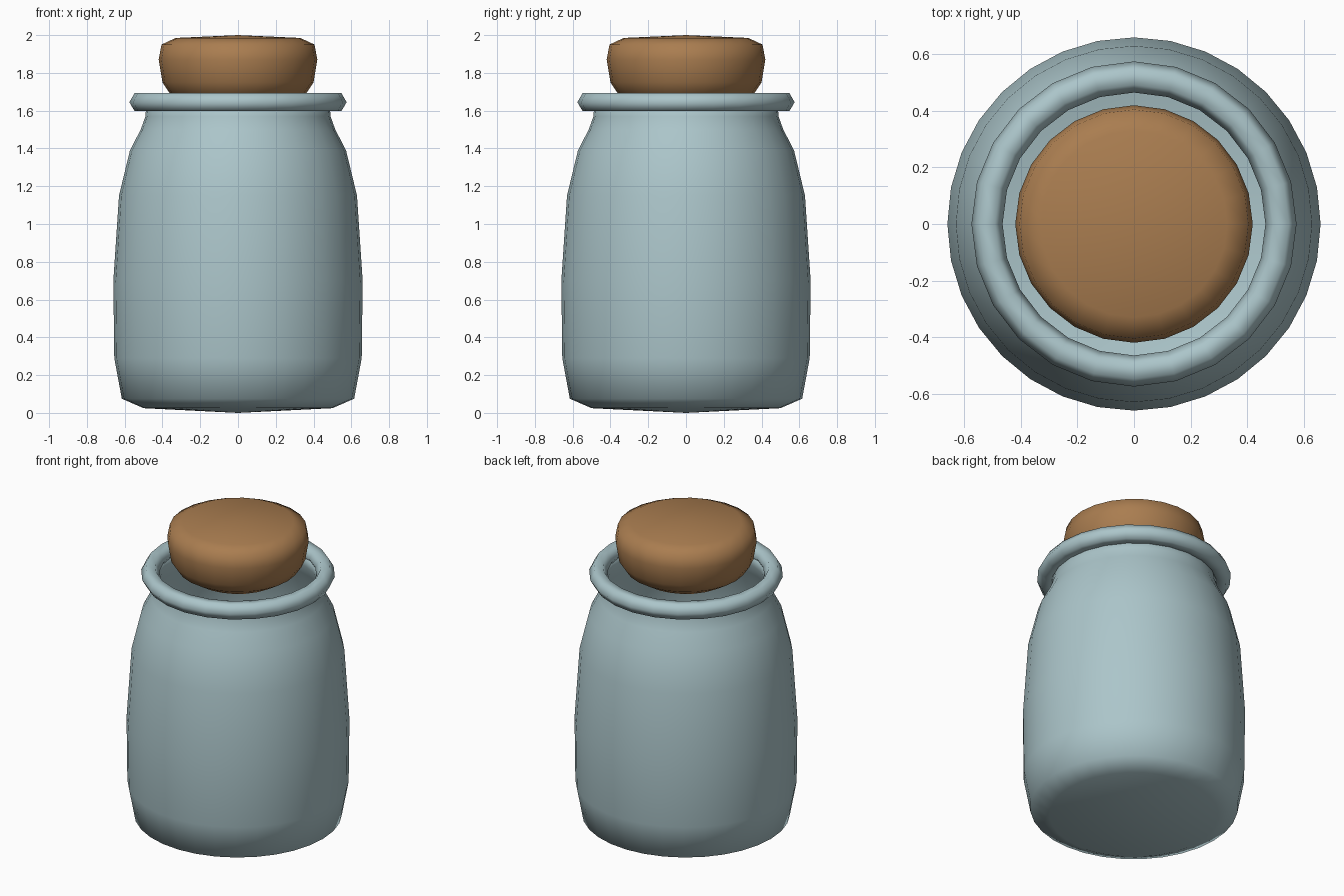
import bpy
import bmesh
import math

default = bpy.data.objects.get("Cube")
if default:
    bpy.data.objects.remove(default, do_unlink=True)


def make_material(name, color):
    mat = bpy.data.materials.new(name)
    mat.use_nodes = True
    mat.diffuse_color = color
    mat.node_tree.nodes["Principled BSDF"].inputs["Base Color"].default_value = color
    return mat


def lathe(name, profile, sides, mat, closed=False):
    """Turn a (radius, height) profile around the z axis."""
    bm = bmesh.new()
    verts = [bm.verts.new((r, 0, z)) for r, z in profile]
    pairs = list(zip(verts, verts[1:]))
    if closed:
        pairs.append((verts[-1], verts[0]))
    edges = [bm.edges.new(p) for p in pairs]
    bmesh.ops.spin(bm, geom=verts + edges, cent=(0, 0, 0), axis=(0, 0, 1),
                   angle=math.tau, steps=sides, use_duplicate=False)
    bmesh.ops.remove_doubles(bm, verts=bm.verts, dist=0.0005)
    bmesh.ops.recalc_face_normals(bm, faces=bm.faces)
    for face in bm.faces:
        face.smooth = True
    mesh = bpy.data.meshes.new(name)
    bm.to_mesh(mesh)
    bm.free()
    mesh.materials.append(mat)
    obj = bpy.data.objects.new(name, mesh)
    bpy.context.collection.objects.link(obj)
    return obj


glaze = make_material("pale blue glaze", (0.41, 0.56, 0.59, 1))
cork = make_material("brown cork", (0.40, 0.205, 0.08, 1))

# Hollow jar body with rounded foot, shoulder and open neck
body = lathe("jar_body", [
    (0, 0), (0.5, 0.025), (0.615, 0.075), (0.655, 0.29), (0.66, 0.7),
    (0.63, 1.15), (0.572, 1.39), (0.515, 1.5), (0.49, 1.57), (0.485, 1.64),
], 32, glaze)
wall = body.modifiers.new("wall", 'SOLIDIFY')
wall.thickness = 0.012
wall.offset = -1

# Six-sided rounded rim around the neck
tube = [(0.52 + 0.055 * math.cos(math.tau * i / 6),
         1.645 + 0.055 * math.sin(math.tau * i / 6)) for i in range(6)]
lathe("neck_rim", tube, 24, glaze, closed=True)

# Tapered stopper
lathe("stopper", [
    (0, 1.62), (0.27, 1.635), (0.36, 1.69), (0.4, 1.75),
    (0.42, 1.87), (0.405, 1.95), (0.33, 1.985), (0, 2.0),
], 24, cork)
